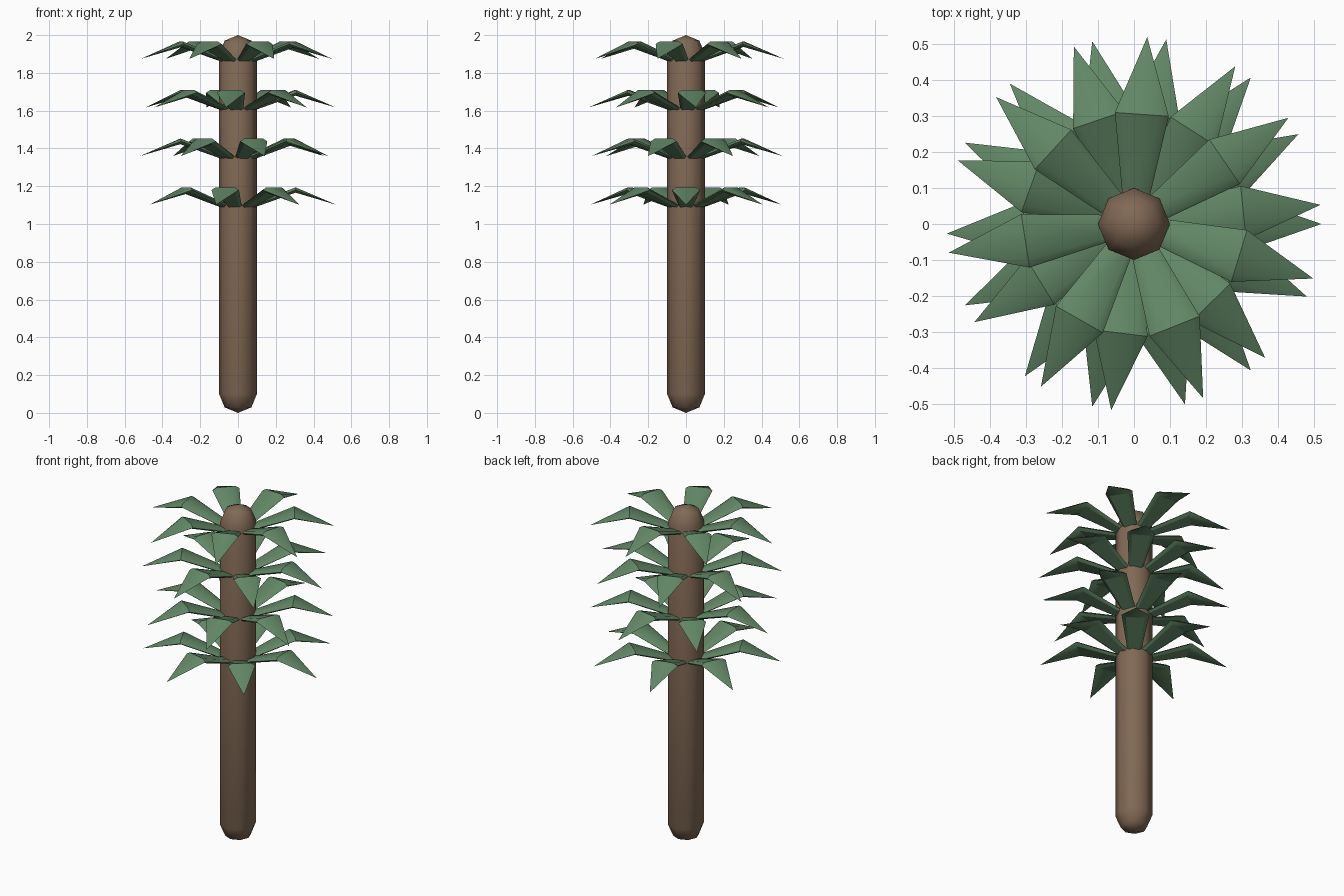
import bpy, bmesh
from math import sin, cos, pi, radians

if "Cube" in bpy.data.objects:
    bpy.data.objects.remove(bpy.data.objects["Cube"])


def material(name, color):
    m = bpy.data.materials.new(name)
    m.diffuse_color = color
    m.use_nodes = True
    m.node_tree.nodes["Principled BSDF"].inputs["Base Color"].default_value = m.diffuse_color
    return m


def finish(bm, name, mat, angle):
    bmesh.ops.recalc_face_normals(bm, faces=bm.faces)
    me = bpy.data.meshes.new(name)
    bm.to_mesh(me)
    bm.free()
    me.materials.append(mat)
    ob = bpy.data.objects.new(name, me)
    bpy.context.collection.objects.link(ob)
    bpy.ops.object.select_all(action='DESELECT')
    ob.select_set(True)
    bpy.context.view_layer.objects.active = ob
    bpy.ops.object.shade_smooth_by_angle(angle=radians(angle))
    return ob


def bridge(bm, a, b):
    n = len(a)
    for i in range(n):
        bm.faces.new((a[i], a[(i + 1) % n], b[(i + 1) % n], b[i]))


def fan(bm, ring, tip):
    for i in range(len(ring)):
        bm.faces.new((ring[i], ring[(i + 1) % len(ring)], tip))


bark = material("bark", (0.22, 0.14, 0.09, 1))
green = material("leaf_green", (0.12, 0.24, 0.13, 1))

# Trunk: eight-sided capsule
R, H, SIDES = 0.1, 2.0, 8
k = R * cos(pi / 4)
profile = [(k, R - k), (R, R), (R, H - R), (k, H - R + k)]
bm = bmesh.new()
rings = [[bm.verts.new((r * cos(2 * pi * i / SIDES), r * sin(2 * pi * i / SIDES), z))
          for i in range(SIDES)] for r, z in profile]
for a, b in zip(rings, rings[1:]):
    bridge(bm, a, b)
fan(bm, rings[0], bm.verts.new((0, 0, 0)))
fan(bm, rings[-1], bm.verts.new((0, 0, H)))
finish(bm, "trunk", bark, 50)

# Leaf cross-section: flattened hexagon (width factor, thickness factor)
SECTION = [(1, 0), (0.7, 1), (-0.7, 1), (-1, 0), (-0.7, -1), (0.7, -1)]
# Leaf stations: radius, height, half width, half thickness
STATIONS = [(0.06, -0.012, 0.035, 0.01), (0.305, 0.08, 0.075, 0.014)]
TIP = (0.52, 0.002)


def add_leaf(bm, angle, z0):
    c, s = cos(angle), sin(angle)

    def vert(r, side, z):
        return bm.verts.new((r * c - side * s, r * s + side * c, z0 + z))

    base, mid = [[vert(r, w * u, z + t * v) for u, v in SECTION]
                 for r, z, w, t in STATIONS]
    bm.faces.new(base)
    bridge(bm, base, mid)
    fan(bm, mid, vert(TIP[0], 0, TIP[1]))


# Four rings of seven leaves, each ring turned half a radian
for ring in range(4):
    bm = bmesh.new()
    for n in range(7):
        add_leaf(bm, ring * 0.5 + n * 2 * pi / 7, 1.1 + ring * 0.2575)
    finish(bm, f"leaf_ring_{ring + 1}", green, 35)
